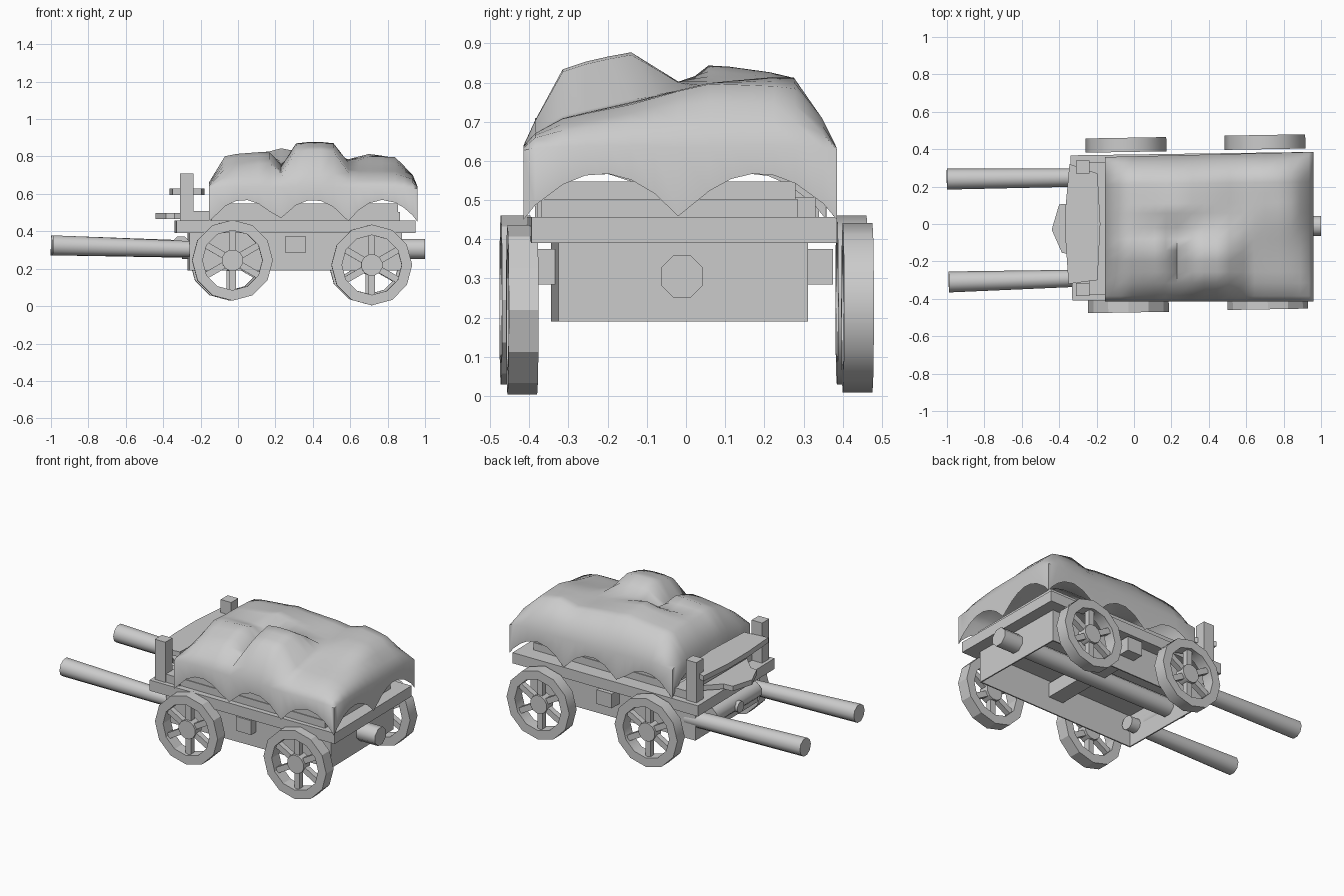
import bpy, bmesh, math
from mathutils import Vector, Matrix

cube = bpy.data.objects.get("Cube")
if cube:
    bpy.data.objects.remove(cube, do_unlink=True)

GREY = (0.6, 0.6, 0.6, 1)
mat = bpy.data.materials.new("plain_grey")
mat.use_nodes = True
mat.diffuse_color = GREY
mat.node_tree.nodes["Principled BSDF"].inputs["Base Color"].default_value = GREY


def finish(name, bm, smooth=None):
    bmesh.ops.recalc_face_normals(bm, faces=bm.faces)
    me = bpy.data.meshes.new(name)
    bm.to_mesh(me)
    bm.free()
    me.materials.append(mat)
    ob = bpy.data.objects.new(name, me)
    bpy.context.collection.objects.link(ob)
    if smooth:
        bpy.ops.object.select_all(action='DESELECT')
        ob.select_set(True)
        bpy.context.view_layer.objects.active = ob
        bpy.ops.object.shade_smooth_by_angle(angle=math.radians(smooth))
    return ob


def add_box(bm, x, y, z):
    size = Matrix.Diagonal((x[1] - x[0], y[1] - y[0], z[1] - z[0], 1))
    mid = Matrix.Translation((sum(x) / 2, sum(y) / 2, sum(z) / 2))
    bmesh.ops.create_cube(bm, size=1, matrix=mid @ size)


def box(name, x, y, z):
    bm = bmesh.new()
    add_box(bm, x, y, z)
    return finish(name, bm)


def add_rod(bm, a, b, ra, rb, sides):
    a, b = Vector(a), Vector(b)
    turn = (b - a).to_track_quat('Z', 'Y').to_matrix().to_4x4()
    spin = Matrix.Rotation(math.pi / sides, 4, 'Z')
    bmesh.ops.create_cone(bm, cap_ends=True, segments=sides, radius1=ra, radius2=rb,
                          depth=(b - a).length,
                          matrix=Matrix.Translation((a + b) / 2) @ turn @ spin)


def rod(name, a, b, ra, rb, sides=8, smooth=50):
    bm = bmesh.new()
    add_rod(bm, a, b, ra, rb, sides)
    return finish(name, bm, smooth)


def plank(name, outline, z0, z1):
    bm = bmesh.new()
    face = bm.faces.new([bm.verts.new((x, y, z0)) for x, y in outline])
    up = bmesh.ops.extrude_face_region(bm, geom=[face])["geom"]
    bmesh.ops.translate(bm, vec=(0, 0, z1 - z0),
                        verts=[v for v in up if isinstance(v, bmesh.types.BMVert)])
    return finish(name, bm)


def yaw(bm, centre):
    bmesh.ops.rotate(bm, verts=bm.verts, cent=centre,
                     matrix=Matrix.Rotation(math.radians(1), 3, 'Z'))


def wheel(name, x, y, z, smooth=None, sides=12, outer=0.216, inner=0.16, half=0.038):
    bm = bmesh.new()
    # rim: a rectangular section turned into a closed ring
    rings = []
    for i in range(sides):
        a = math.tau * i / sides
        rings.append([bm.verts.new((x + r * math.cos(a), y + d, z + r * math.sin(a)))
                      for r, d in ((outer, -half), (outer, half), (inner, half), (inner, -half))])
    for i, ring in enumerate(rings):
        nxt = rings[(i + 1) % sides]
        for k in range(4):
            m = (k + 1) % 4
            bm.faces.new((ring[k], ring[m], nxt[m], nxt[k]))
    # hub and spokes
    add_rod(bm, (x, y - 0.032, z), (x, y + 0.032, z), 0.058, 0.058, 12)
    for i in range(6):
        a = math.tau * i / 6 + math.pi / 6
        d = Vector((math.cos(a), 0, math.sin(a)))
        c = Vector((x, y, z))
        add_rod(bm, c + d * 0.04, c + d * 0.165, 0.025, 0.025, 4)
    yaw(bm, (x, y, z))
    return finish(name, bm, smooth)


# Wheels
wheel("front_left_wheel", -0.043, 0.423, 0.245, 35)
wheel("front_right_wheel", -0.03, -0.435, 0.245)
wheel("rear_left_wheel", 0.70, 0.438, 0.225, 35)
wheel("rear_right_wheel", 0.715, -0.418, 0.22)

# Open-bottomed body made of four thin boards
bm = bmesh.new()
for y in (-0.335, 0.293):
    add_box(bm, (-0.265, 0.87), (y, y + 0.008), (0.19, 0.39))
for x in (-0.265, 0.862):
    add_box(bm, (x, x + 0.008), (-0.33, 0.298), (0.19, 0.39))
yaw(bm, (0.3, 0, 0.3))
finish("body_boards", bm)

# Deck, raised load bed and cross beam
plank("deck", [(-0.33, -0.41), (0.95, -0.395), (0.94, 0.385), (-0.34, 0.367)], 0.39, 0.457)
box("load_bed_lower", (-0.15, 0.865), (-0.37, 0.285), (0.457, 0.503))
box("load_bed_upper", (-0.12, 0.855), (-0.365, 0.28), (0.503, 0.548))
box("cross_beam", (0.255, 0.36), (-0.385, 0.375), (0.285, 0.375))

# Poles: both shafts pass through the front board
rod("centre_pole", (-0.3, -0.01, 0.305), (1.0, -0.01, 0.305), 0.058, 0.058)
rod("left_shaft", (-1.0, 0.24, 0.325), (-0.19, 0.25, 0.303), 0.056, 0.048, 10)
rod("right_shaft", (-0.99, -0.31, 0.325), (-0.19, -0.287, 0.303), 0.056, 0.044, 10)
rod("front_cross_log", (-0.305, -0.24, 0.32), (-0.305, 0.2, 0.32), 0.056, 0.056)
rod("cross_log_pin", (-0.375, -0.01, 0.315), (-0.29, -0.01, 0.315), 0.035, 0.035)

# Driver's seat
for side, y in (("left", 0.27), ("right", -0.385)):
    box(side + "_seat_post", (-0.31, -0.237), (y, y + 0.07), (0.457, 0.71))
plank("seat_plank", [(-0.35, -0.32), (-0.365, -0.1), (-0.365, 0.1), (-0.345, 0.32),
                     (-0.195, 0.27), (-0.18, 0), (-0.195, -0.3)], 0.595, 0.628)
plank("foot_board", [(-0.385, -0.155), (-0.44, -0.03), (-0.4, 0.105), (-0.34, 0.11),
                     (-0.25, 0.2), (-0.25, -0.25), (-0.34, -0.16)], 0.465, 0.497)
box("seat_riser", (-0.24, -0.14), (-0.38, 0.33), (0.457, 0.508))

# Cover heights: columns run across the cart, rows run along it
EDGE = 0.64
COLS = (-0.415, -0.385, -0.315, -0.14, -0.02, 0.06, 0.28, 0.35, 0.385)
ROWS = (
    (-0.155, (0.65, 0.65, 0.66, 0.66, 0.66, 0.65, 0.65)),
    (-0.07, (0.69, 0.74, 0.81, 0.80, 0.80, 0.79, 0.70)),
    (0.17, (0.69, 0.77, 0.83, 0.78, 0.83, 0.81, 0.71)),
    (0.23, (0.68, 0.70, 0.73, 0.77, 0.85, 0.82, 0.71)),
    (0.31, (0.70, 0.84, 0.88, 0.80, 0.83, 0.81, 0.71)),
    (0.51, (0.70, 0.84, 0.88, 0.80, 0.79, 0.80, 0.71)),
    (0.59, (0.67, 0.71, 0.75, 0.78, 0.78, 0.785, 0.71)),
    (0.70, (0.67, 0.71, 0.75, 0.78, 0.80, 0.82, 0.71)),
    (0.84, (0.67, 0.71, 0.745, 0.78, 0.80, 0.79, 0.71)),
    (0.935, (0.66, 0.68, 0.70, 0.70, 0.70, 0.70, 0.67)),
    (0.96, (0.64, 0.64, 0.64, 0.64, 0.64, 0.64, 0.64)),
)


def lerp_table(keys, values, t):
    for k in range(len(keys) - 1):
        if t <= keys[k + 1]:
            f = (t - keys[k]) / (keys[k + 1] - keys[k])
            return values[k] + (values[k + 1] - values[k]) * f
    return values[-1]


def refine(keys, step):
    out = [keys[0]]
    for a, b in zip(keys, keys[1:]):
        n = max(1, round((b - a) / step))
        out += [a + (b - a) * i / n for i in range(1, n + 1)]
    return out


def scallop(t, count):
    return 0.45 + 0.118 * abs(math.sin(math.pi * count * t)) ** 0.8


# Cover: draped top with a scalloped hem all round
bm = bmesh.new()
row_x = [r[0] for r in ROWS]
xs, ys = refine(row_x, 0.06), refine(COLS, 0.06)
grid = []
for x in xs:
    section = [lerp_table(row_x, [r[1][k] for r in ROWS], x) for k in range(7)]
    section = [EDGE] + section + [EDGE]
    u = (x - xs[0]) / (xs[-1] - xs[0])
    grid.append([bm.verts.new((x, y * (0.93 + 0.07 * u) if y > 0 else y,
                               lerp_table(COLS, section, y))) for y in ys])
for a, b in zip(grid, grid[1:]):
    for j in range(len(ys) - 1):
        bm.faces.new((a[j], b[j], b[j + 1], a[j + 1]))


def hem(edge, axis, count):
    lo, hi = edge[0].co[axis], edge[-1].co[axis]
    low = [bm.verts.new((v.co.x, v.co.y, scallop((v.co[axis] - lo) / (hi - lo), count)))
           for v in edge]
    for i in range(len(edge) - 1):
        bm.faces.new((edge[i], edge[i + 1], low[i + 1], low[i]))


hem([r[0] for r in grid], 0, 3)
hem([r[-1] for r in grid], 0, 3)
hem(grid[0], 1, 2)
hem(grid[-1], 1, 2)
bmesh.ops.remove_doubles(bm, verts=bm.verts, dist=0.0005)
# soften creases in the cloth, keeping the hem edge
inner = [v for v in bm.verts if not v.is_boundary]
bmesh.ops.smooth_vert(bm, verts=inner, factor=0.2,
                      use_axis_x=False, use_axis_y=False, use_axis_z=True)
finish("load_cover", bm, 60)
